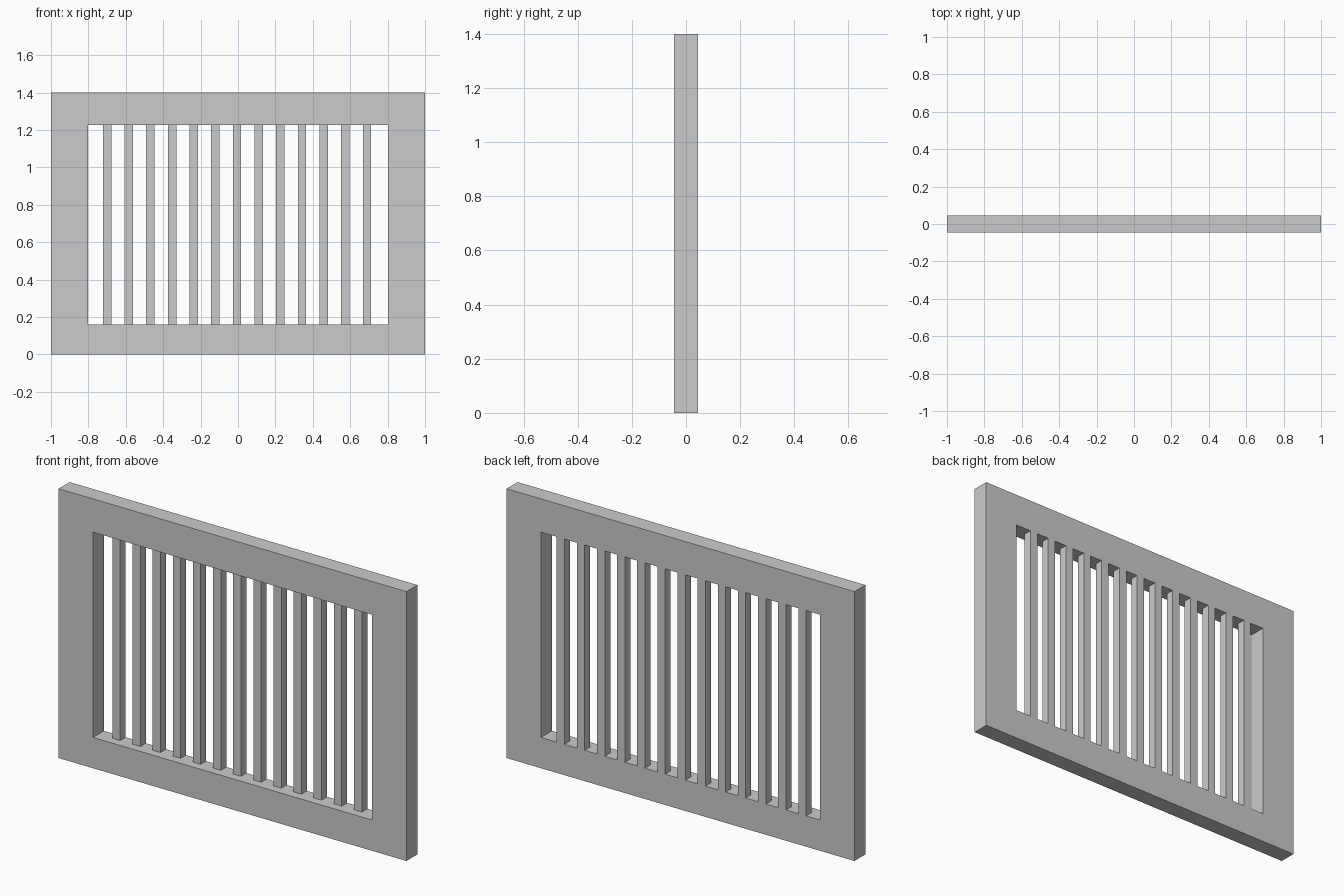
import bpy
import bmesh

if "Cube" in bpy.data.objects:
    bpy.data.objects.remove(bpy.data.objects["Cube"])

HALF_DEPTH = 0.045
OUTER = (-1.0, 1.0, 0.0, 1.4)          # x0, x1, z0, z1
OPENING = (-0.802, 0.802, 0.16, 1.227)


def add_object(name, bm):
    bmesh.ops.recalc_face_normals(bm, faces=bm.faces)
    mesh = bpy.data.meshes.new(name)
    bm.to_mesh(mesh)
    bm.free()
    obj = bpy.data.objects.new(name, mesh)
    bpy.context.collection.objects.link(obj)
    return obj


def rect(bm, bounds, y):
    x0, x1, z0, z1 = bounds
    return [bm.verts.new((x, y, z)) for x, z in ((x0, z0), (x1, z0), (x1, z1), (x0, z1))]


def join_rings(bm, a, b):
    for i in range(4):
        j = (i + 1) % 4
        bm.faces.new((a[i], a[j], b[j], b[i]))


# Frame: four rectangular loops joined into a closed picture-frame solid
bm = bmesh.new()
loops = [rect(bm, OUTER, -HALF_DEPTH), rect(bm, OUTER, HALF_DEPTH),
         rect(bm, OPENING, HALF_DEPTH), rect(bm, OPENING, -HALF_DEPTH)]
for i in range(4):
    join_rings(bm, loops[i], loops[(i + 1) % 4])
add_object("frame", bm)

# Bars: thirteen square uprights, flush with the back of the frame
BAR_COUNT, BAR_WIDTH = 13, 0.045
FIRST, SPACING = -0.70, 0.1158
for n in range(BAR_COUNT):
    cx = FIRST + n * SPACING
    bounds = (cx - BAR_WIDTH / 2, cx + BAR_WIDTH / 2, OPENING[2], OPENING[3])
    bm = bmesh.new()
    front, back = rect(bm, bounds, 0.0), rect(bm, bounds, HALF_DEPTH)
    join_rings(bm, front, back)
    bm.faces.new(front)
    bm.faces.new(back)
    add_object(f"bar_{n + 1}", bm)
